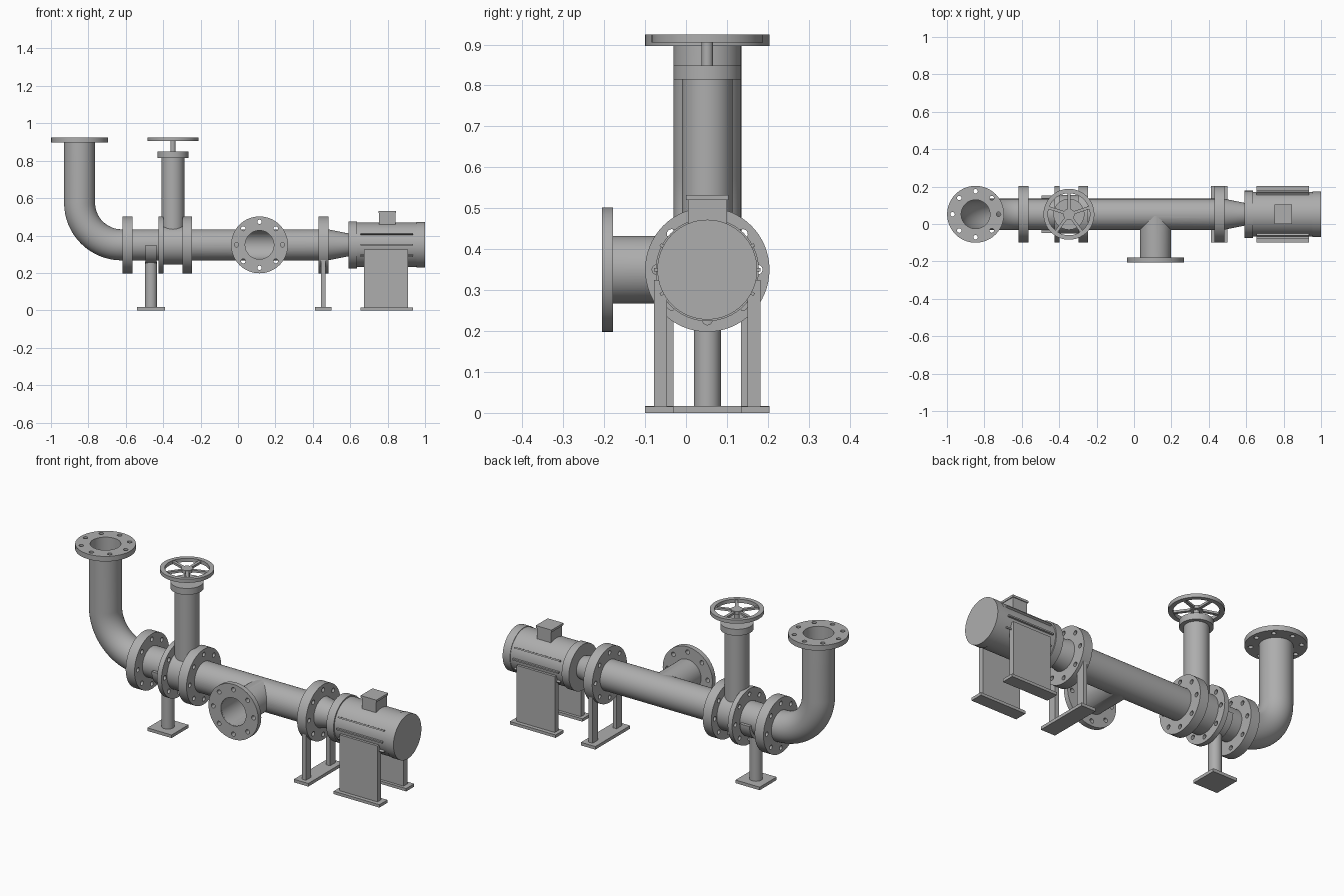
import bpy, bmesh, math
from mathutils import Matrix, Vector

cube = bpy.data.objects.get("Cube")
if cube:
    bpy.data.objects.remove(cube)

metal = bpy.data.materials.new("grey metal")
grey = (0.42, 0.42, 0.42, 1)
metal.use_nodes = True
metal.diffuse_color = grey
metal.node_tree.nodes["Principled BSDF"].inputs["Base Color"].default_value = grey

AY, AZ = 0.052, 0.35          # pipe axis
PIPE, BORE = 0.083, 0.077
FLANGE = 0.152
ROT = {"x": Matrix.Rotation(math.pi / 2, 4, "Y"),
       "y": Matrix.Rotation(-math.pi / 2, 4, "X"),
       "z": Matrix.Identity(4)}


def add(name, mesh):
    obj = bpy.data.objects.new(name, mesh)
    bpy.context.scene.collection.objects.link(obj)
    mesh.materials.clear()
    mesh.materials.append(metal)
    bpy.ops.object.select_all(action="DESELECT")
    obj.select_set(True)
    bpy.context.view_layer.objects.active = obj
    bpy.ops.object.shade_smooth_by_angle(angle=math.radians(35))
    return obj


def from_bmesh(name, bm):
    bmesh.ops.recalc_face_normals(bm, faces=bm.faces)
    mesh = bpy.data.meshes.new(name)
    bm.to_mesh(mesh)
    bm.free()
    return add(name, mesh)


def box(name, x, y, z):
    bm = bmesh.new()
    bmesh.ops.create_cube(bm, size=1)
    for v in bm.verts:
        for i, (lo, hi) in enumerate((x, y, z)):
            v.co[i] = lo if v.co[i] < 0 else hi
    return from_bmesh(name, bm)


def rod(name, axis, start, length, r1, r2=None):
    """Cylinder or cone running from start along +axis."""
    bm = bmesh.new()
    bmesh.ops.create_cone(bm, cap_ends=True, segments=64, radius1=r1,
                          radius2=r1 if r2 is None else r2, depth=length)
    bm.transform(Matrix.Translation(start) @ ROT[axis] @ Matrix.Translation((0, 0, length / 2)))
    return from_bmesh(name, bm)


def plate(name, axis, start, thick, loops):
    """Flat plate from an outline and its holes, extruded along +axis."""
    curve = bpy.data.curves.new(name, "CURVE")
    curve.dimensions, curve.fill_mode, curve.extrude = "2D", "BOTH", thick / 2
    for points in loops:
        spline = curve.splines.new("POLY")
        spline.points.add(len(points) - 1)
        for p, (u, v) in zip(spline.points, points):
            p.co = (u, v, 0, 1)
        spline.use_cyclic_u = True
    temp = bpy.data.objects.new(name + "_outline", curve)
    bpy.context.scene.collection.objects.link(temp)
    deps = bpy.context.evaluated_depsgraph_get()
    mesh = bpy.data.meshes.new_from_object(temp.evaluated_get(deps))
    bpy.data.objects.remove(temp)
    bm = bmesh.new()
    bm.from_mesh(mesh)
    bmesh.ops.remove_doubles(bm, verts=bm.verts, dist=1e-5)
    bm.transform(Matrix.Translation(start) @ ROT[axis] @ Matrix.Translation((0, 0, thick / 2)))
    return from_bmesh(name, bm)


def arc(r, a0=0, a1=360, n=64, cx=0, cy=0):
    steps = n if a1 - a0 == 360 else n + 1
    angles = [math.radians(a0 + (a1 - a0) * i / n) for i in range(steps)]
    return [(cx + r * math.cos(a), cy + r * math.sin(a)) for a in angles]


def flange(name, axis, start, thick):
    holes = [arc(0.012, n=16, cx=u, cy=v) for u, v in arc(0.123, n=8)]
    return plate(name, axis, start, thick, [arc(FLANGE), arc(BORE)] + holes)


# Elbow: hollow tube swept up through a quarter bend
BEND, EX = 0.225, -0.847
path = [(Vector((-0.585, AY, AZ)), 0)]
for i in range(17):
    a = math.radians(90 * i / 16)
    path.append((Vector((EX + BEND - BEND * math.sin(a), AY, AZ + BEND - BEND * math.cos(a))), a))
path.append((Vector((EX, AY, 0.924)), math.pi / 2))
bm = bmesh.new()
shells = []
for r in (PIPE, BORE):
    rings = []
    for centre, a in path:
        normal = Vector((math.sin(a), 0, math.cos(a)))
        rings.append([bm.verts.new(centre + normal * u + Vector((0, v, 0))) for u, v in arc(r)])
    shells.append(rings)
strips = [p for rings in shells for p in zip(rings, rings[1:])]
strips += [(shells[0][k], shells[1][k]) for k in (0, -1)]
for one, two in strips:
    for i in range(len(one)):
        bm.faces.new((one[i - 1], one[i], two[i], two[i - 1]))
from_bmesh("elbow_pipe", bm)

# Main pipe with side branch, bored out
TX = 0.115
main = rod("main_pipe", "x", (-0.584, AY, AZ), 1.06, PIPE)
tools = [(rod("branch", "y", (TX, -0.199, AZ), 0.199 + AY, PIPE - 0.0004), "UNION"),
         (rod("main_bore", "x", (-0.6, AY, AZ), 1.05, BORE), "DIFFERENCE"),
         (rod("branch_bore", "y", (TX, -0.22, AZ), 0.22 + AY, BORE - 0.0004), "DIFFERENCE")]
bpy.context.view_layer.objects.active = main
for tool, mode in tools:
    mod = main.modifiers.new(mode, "BOOLEAN")
    mod.object, mod.operation, mod.solver = tool, mode, "EXACT"
    bpy.ops.object.modifier_apply(modifier=mod.name)
    bpy.data.objects.remove(tool)
bpy.ops.object.select_all(action="DESELECT")
main.select_set(True)
bpy.ops.object.shade_smooth_by_angle(angle=math.radians(35))

# Flanges
flange("elbow_top_flange", "z", (EX, AY, 0.897), 0.028)
flange("branch_flange", "y", (TX, -0.205, AZ), 0.027)
for name, x, thick in (("elbow_flange", -0.617, 0.054), ("valve_right_flange", -0.425, 0.027),
                       ("valve_left_flange", -0.298, 0.053), ("pump_flange", 0.431, 0.054)):
    flange(name, "x", (x, AY, AZ), thick)

# Valve with hand wheel
VX = -0.348
rod("valve_body", "x", (-0.4, AY, AZ), 0.104, 0.104)
rod("valve_bonnet", "z", (VX, AY, 0.4), 0.415, 0.062)
rod("bonnet_cap", "z", (VX, AY, 0.814), 0.035, PIPE)
rod("valve_stem", "z", (VX, AY, 0.84), 0.08, 0.014)
plate("wheel_rim", "z", (VX, AY, 0.905), 0.02, [arc(0.136), arc(0.112)])
rod("wheel_hub", "z", (VX, AY, 0.905), 0.018, 0.03)
for i in range(5):
    spoke = box("wheel_spoke", (0.02, 0.115), (-0.008, 0.008), (-0.006, 0.006))
    spoke.matrix_world = (Matrix.Translation((VX, AY, 0.914))
                          @ Matrix.Rotation(math.radians(90 + 72 * i), 4, "Z"))

# Pipe support: saddle, post and foot
SX = -0.465
saddle = arc(0.1, -90, 90, 32) + arc(0.08, -90, 90, 32)[::-1]
plate("saddle", "x", (SX - 0.03, AY, AZ), 0.06, [saddle])
rod("saddle_post", "z", (SX, AY, 0.01), 0.25, 0.033)
box("saddle_foot", (SX - 0.074, SX + 0.074), (AY - 0.074, AY + 0.074), (0, 0.017))

# Motor: reducer, end plate, drum, end cap
rod("reducer", "x", (0.48, AY, AZ), 0.115, PIPE, 0.06)
rod("motor_front_plate", "x", (0.592, AY, AZ), 0.044, 0.126)
rod("motor_drum", "x", (0.63, AY, AZ), 0.33, 0.119)
rod("motor_end_cap", "x", (0.955, AY, AZ), 0.045, 0.122)
box("junction_box", (0.755, 0.842), (0.005, 0.1), (0.45, 0.522))
box("junction_lid", (0.75, 0.846), (0.0, 0.104), (0.52, 0.532))

# Frame under the pump flange
box("frame_foot", (0.412, 0.5), (AY - FLANGE, AY + FLANGE), (0, 0.017))

# Mirrored legs, feet and cooling fins
for side, s in (("back", 1), ("front", -1)):
    def span(a, b):
        return sorted((AY + s * a, AY + s * b))
    box("frame_post_" + side, (0.445, 0.469), span(0.082, 0.128), (0.01, 0.29))
    box("motor_leg_" + side, (0.675, 0.908), span(0.098, 0.13), (0.01, 0.325))
    box("motor_foot_" + side, (0.655, 0.935), span(0.082, FLANGE), (0, 0.016))
    for angle in (-28, 0, 28):
        fin = box("motor_fin_" + side, (0.655, 0.935), (0.11, 0.13), (-0.004, 0.004))
        turn = angle if s > 0 else 180 + angle
        fin.matrix_world = (Matrix.Translation((0, AY, AZ))
                            @ Matrix.Rotation(math.radians(turn), 4, "X"))
